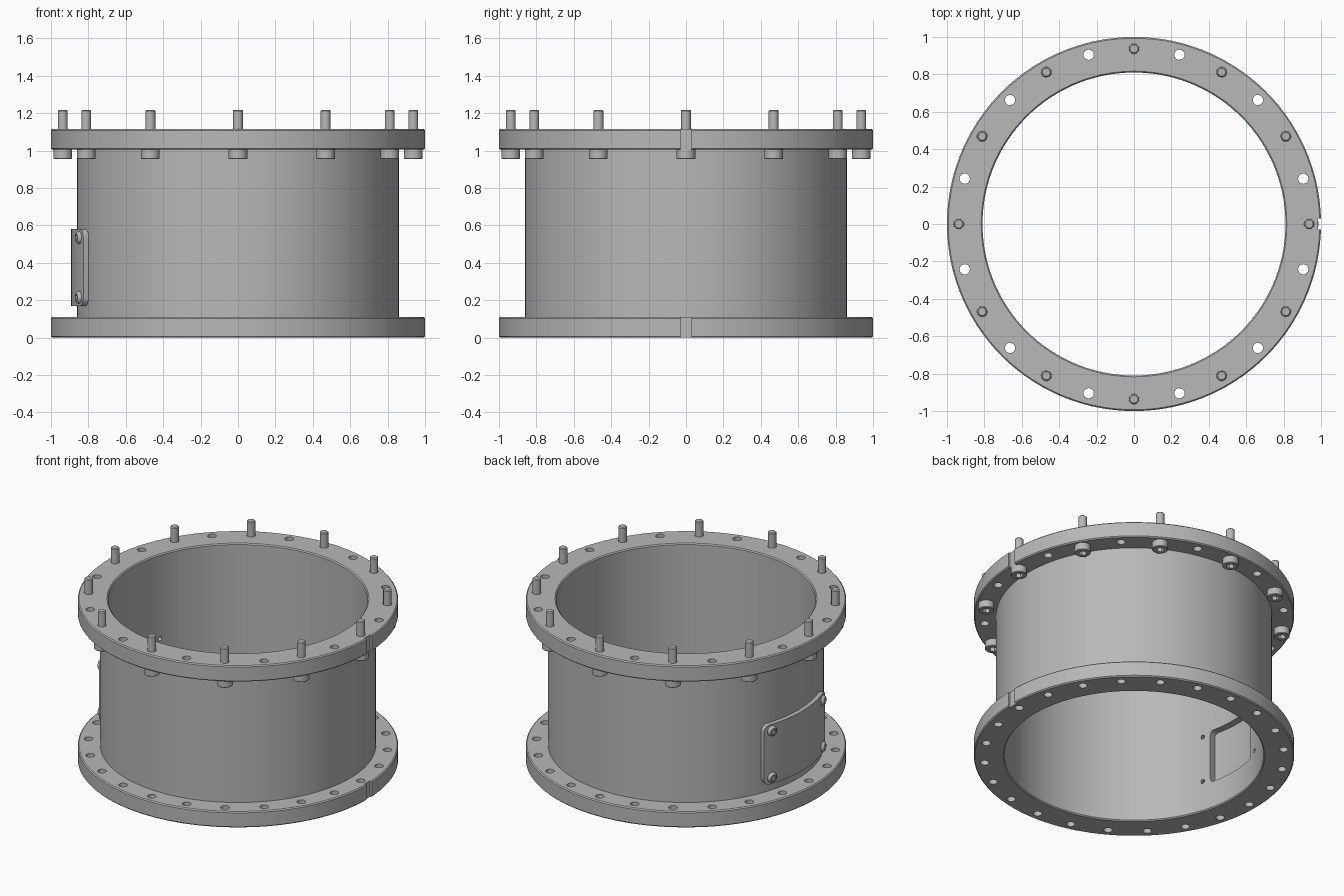
import bpy, bmesh
from math import sin, cos, pi, radians, sqrt
from mathutils import Matrix, Vector

cube = bpy.data.objects.get("Cube")
if cube:
    bpy.data.objects.remove(cube, do_unlink=True)

grey = bpy.data.materials.new("machined grey")
grey.use_nodes = True
colour = (0.48, 0.48, 0.48, 1)
grey.diffuse_color = colour
grey.node_tree.nodes["Principled BSDF"].inputs["Base Color"].default_value = colour


def smooth(mesh):
    mesh.shade_smooth()
    mesh.set_sharp_from_angle(angle=radians(30))


def make(name, bm):
    bmesh.ops.remove_doubles(bm, verts=bm.verts, dist=0.00001)
    bmesh.ops.recalc_face_normals(bm, faces=bm.faces)
    mesh = bpy.data.meshes.new(name)
    bm.to_mesh(mesh)
    bm.free()
    mesh.materials.append(grey)
    smooth(mesh)
    obj = bpy.data.objects.new(name, mesh)
    bpy.context.collection.objects.link(obj)
    return obj


def lathe(name, profile, segs, closed=False):
    """Revolve (radius, z) points; a third value marks a hexagonal ring."""
    bm = bmesh.new()
    rings = []
    for r, z, *hexagon in profile:
        ring = []
        for i in range(segs):
            a = 2 * pi * i / segs
            rad = r / cos((a + pi / 6) % (pi / 3) - pi / 6) if hexagon else r
            ring.append(bm.verts.new((rad * cos(a), rad * sin(a), z)))
        rings.append(ring)
    pairs = list(zip(rings, rings[1:]))
    if closed:
        pairs.append((rings[-1], rings[0]))
    for lo, hi in pairs:
        for i in range(segs):
            j = (i + 1) % segs
            bm.faces.new((lo[i], lo[j], hi[j], hi[i]))
    return make(name, bm)


def curved_slab(bm, r0, r1, half_angle, z0, z1, corner):
    """Rounded rectangle wrapped around the -x side of the shell."""
    width, mid, half = half_angle * r1, (z0 + z1) / 2, (z1 - z0) / 2
    flat = width - corner
    ends = [flat + corner * sin(pi / 2 * k / 6) for k in range(1, 7)]
    steps = [-s for s in reversed(ends)] + [flat * k / 8 for k in range(-8, 9)] + ends
    columns = []
    for s in steps:
        d = max(0, abs(s) - flat)
        h = half - corner + sqrt(max(0, corner ** 2 - d ** 2))
        a = pi + s / r1
        columns.append([bm.verts.new((r * cos(a), r * sin(a), mid + t * h))
                        for r, t in ((r0, -1), (r0, 1), (r1, 1), (r1, -1))])
    for p, q in zip(columns, columns[1:]):
        for i in range(4):
            j = (i + 1) % 4
            bm.faces.new((p[i], p[j], q[j], q[i]))
    bm.faces.new(columns[0])
    bm.faces.new(columns[-1])


def radial(angle, r, z):
    """Matrix that points local z outward from the shell."""
    out = Vector((cos(angle), sin(angle), 0))
    return Matrix.Translation(out * r + Vector((0, 0, z))) @ out.to_track_quat('Z', 'Y').to_matrix().to_4x4()


# Shell with two chamfered flanges
INNER, WALL, RIM, C = 0.81, 0.862, 1.0, 0.007
BOTTOM, UNDER, TOP = 0.11, 1.005, 1.115
shell = lathe("flanged_shell", [
    (INNER, C), (INNER + C, 0), (RIM - C, 0), (RIM, C),
    (RIM, BOTTOM - C), (RIM - C, BOTTOM), (WALL, BOTTOM),
    (WALL, UNDER), (RIM - C, UNDER), (RIM, UNDER + C),
    (RIM, TOP - C), (RIM - C, TOP), (INNER + C, TOP), (INNER, TOP - C)], 120, True)

# Cutter for flange holes, alignment notch, window and cover screw holes
PITCH = 0.937
screw_spots = [(pi + side * radians(18), z) for side in (-1, 1) for z in (0.215, 0.535)]
bm = bmesh.new()
for i in range(24):
    a = i * pi / 12
    bmesh.ops.create_cone(bm, cap_ends=True, segments=20, radius1=0.0275, radius2=0.0275, depth=2,
                          matrix=Matrix.Translation((PITCH * cos(a), PITCH * sin(a), 0.5)))
for a, z in screw_spots:
    bmesh.ops.create_cone(bm, cap_ends=True, segments=16, radius1=0.014, radius2=0.014, depth=0.2,
                          matrix=radial(a, 0.84, z))
bmesh.ops.create_cube(bm, matrix=Matrix.Translation((1.034, 0, 0.5)) @ Matrix.Diagonal((0.1, 0.06, 2, 1)))
curved_slab(bm, 0.75, 0.92, radians(14), 0.19, 0.56, 0.03)
cutter = make("shell_cutter", bm)
cutter.hide_render = True

cut = shell.modifiers.new("cut", 'BOOLEAN')
cut.operation = 'DIFFERENCE'
cut.solver = 'EXACT'
cut.object = cutter
bpy.context.view_layer.update()
bpy.context.view_layer.objects.active = shell
bpy.ops.object.modifier_apply(modifier="cut")
bpy.data.objects.remove(cutter, do_unlink=True)
smooth(shell.data)

# Cover plate over the window
bm = bmesh.new()
curved_slab(bm, 0.858, 0.892, radians(22), 0.17, 0.58, 0.045)
make("cover_plate", bm)

# Button head screws on the cover
screw = lathe("cover_screw", [
    (0, 0), (0.034, 0), (0.034, 0.006), (0.03, 0.014), (0.022, 0.02),
    (0.015, 0.02, 1), (0.015, 0.008, 1), (0, 0.008)], 24)
for k, (a, z) in enumerate(screw_spots):
    obj = screw if k == 0 else screw.copy()
    if k:
        bpy.context.collection.objects.link(obj)
    obj.matrix_world = radial(a, 0.89, z)

# Socket head bolts pushed up through the top flange
bolt = lathe("flange_bolt", [
    (0, 0.03), (0.022, 0.03, 1), (0.022, 0, 1), (0.046, 0), (0.05, 0.004),
    (0.05, 0.05), (0.0265, 0.05), (0.0265, 0.257), (0.021, 0.263), (0, 0.263)], 24)
for k in range(12):
    obj = bolt if k == 0 else bolt.copy()
    if k:
        bpy.context.collection.objects.link(obj)
    a = k * pi / 6
    obj.location = (PITCH * cos(a), PITCH * sin(a), UNDER - 0.05)
    obj.rotation_euler.z = a
